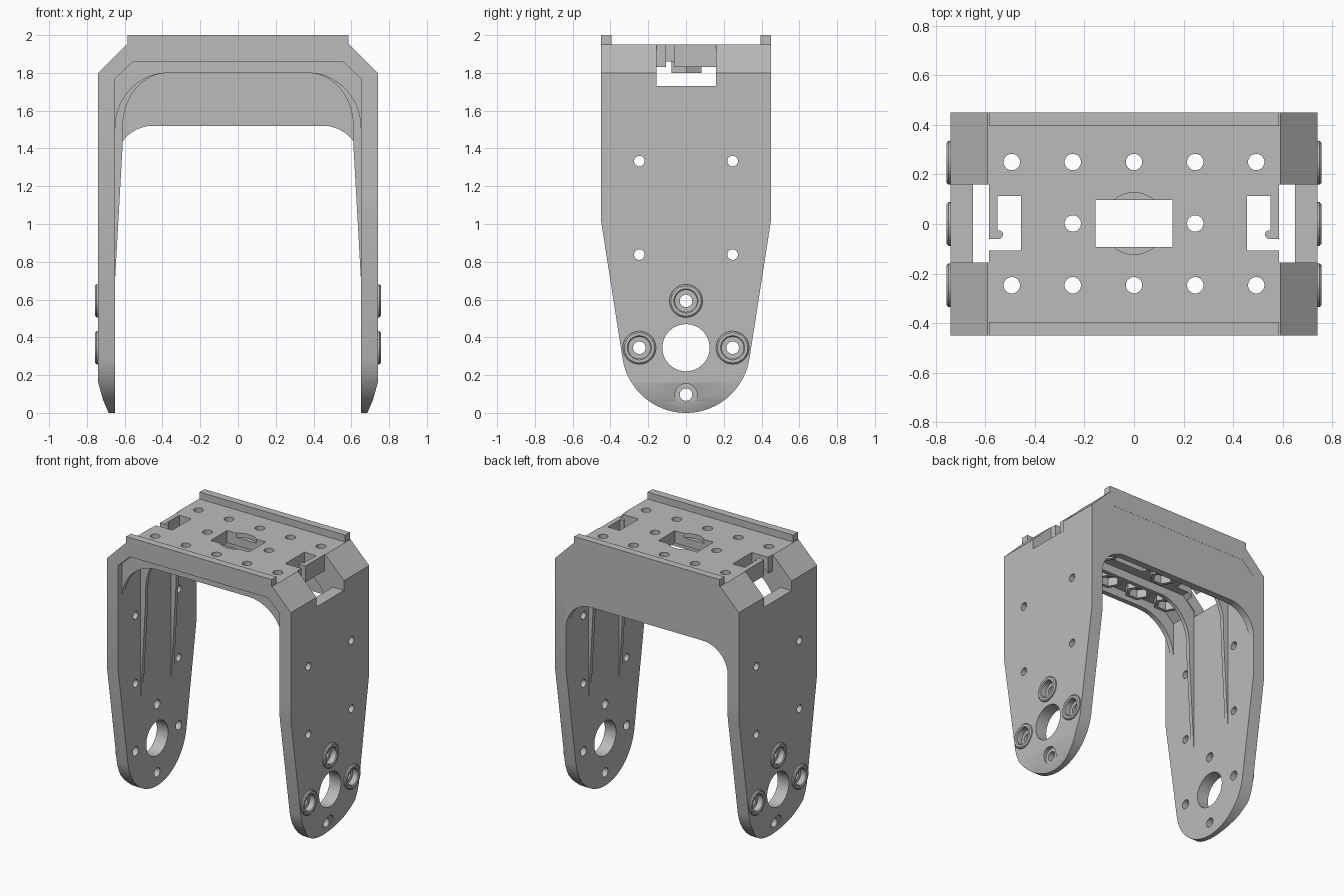
import bpy, bmesh
from math import sin, cos, radians, pi
from mathutils import Matrix, Vector

if "Cube" in bpy.data.objects:
    bpy.data.objects.remove(bpy.data.objects["Cube"], do_unlink=True)

grey = bpy.data.materials.new("plain grey")
grey.use_nodes = True
grey.diffuse_color = (0.5, 0.5, 0.5, 1)
for node in grey.node_tree.nodes:
    if node.type == 'BSDF_PRINCIPLED':
        node.inputs["Base Color"].default_value = (0.5, 0.5, 0.5, 1)


def finish(name, bm):
    bmesh.ops.recalc_face_normals(bm, faces=bm.faces)
    mesh = bpy.data.meshes.new(name)
    bm.to_mesh(mesh)
    bm.free()
    mesh.materials.append(grey)
    ob = bpy.data.objects.new(name, mesh)
    bpy.context.collection.objects.link(ob)
    return ob


def prism(name, points, axis, lo, hi):
    """Extrude a flat outline along x ('X', outline in yz) or y ('Y', outline in xz)."""
    bm = bmesh.new()
    place = (lambda a, b: (lo, a, b)) if axis == 'X' else (lambda a, b: (a, lo, b))
    face = bm.faces.new([bm.verts.new(place(a, b)) for a, b in points])
    step = Vector((hi - lo, 0, 0)) if axis == 'X' else Vector((0, hi - lo, 0))
    new = bmesh.ops.extrude_face_region(bm, geom=[face])["geom"]
    bmesh.ops.translate(bm, vec=step, verts=[v for v in new if isinstance(v, bmesh.types.BMVert)])
    return finish(name, bm)


def arch(name, outer, inner, y0, y1):
    """Symmetric arch from right-hand outlines, both listed from the foot upward."""
    flip = lambda pts: [(-x, z) for x, z in pts]
    return prism(name, outer + flip(outer)[::-1] + flip(inner) + inner[::-1], 'Y', y0, y1)


def arc(cx, cz, rx, rz, start, end, n=10):
    angles = [radians(start + (end - start) * i / n) for i in range(n + 1)]
    return [(cx + rx * cos(t), cz + rz * sin(t)) for t in angles]


def box(name, x0, x1, y0, y1, z0, z1):
    points = [(x0, z0), (x1, z0), (x1, z1), (x0, z1)]
    return prism(name, points, 'Y', y0, y1)


def rod(name, centre, r, length, axis='Z', sides=32):
    bm = bmesh.new()
    turn = Matrix.Rotation(pi / 2, 4, 'Y') if axis == 'X' else Matrix()
    bmesh.ops.create_cone(bm, cap_ends=True, segments=sides, radius1=r, radius2=r,
                          depth=length, matrix=Matrix.Translation(centre) @ turn)
    return finish(name, bm)


def ring(name, profile, matrix, sides=32):
    """Turn a closed (radius, height) section around z, then place it."""
    bm = bmesh.new()
    loops = []
    for i in range(sides):
        t = 2 * pi * i / sides
        loops.append([bm.verts.new((r * cos(t), r * sin(t), h)) for r, h in profile])
    n = len(profile)
    for i in range(sides):
        a, b = loops[i], loops[(i + 1) % sides]
        for j in range(n):
            k = (j + 1) % n
            bm.faces.new((a[j], b[j], b[k], a[k]))
    bmesh.ops.transform(bm, matrix=matrix, verts=bm.verts)
    return finish(name, bm)


def combine(target, tool, operation='DIFFERENCE'):
    mod = target.modifiers.new("cut", 'BOOLEAN')
    mod.operation, mod.solver, mod.object = operation, 'EXACT', tool
    bpy.context.view_layer.objects.active = target
    bpy.ops.object.modifier_apply(modifier=mod.name)
    bpy.data.objects.remove(tool, do_unlink=True)


parts = []

# Main frame: arch outline trimmed by the tapered, round-footed side outline
frame = arch("frame",
             [(0.685, 0), (0.715, 0.07), (0.74, 0.16), (0.74, 1.8), (0.59, 1.95)],
             [(0.65, 0), (0.65, 1.77), (0.555, 1.86)], -0.45, 0.45)
side = [(0.45, 2.1), (-0.45, 2.1), (-0.45, 1.02)] + arc(0, 0.34, 0.34, 0.34, 189, 351, 36) + [(0.45, 1.02)]
combine(frame, prism("side_outline", side, 'X', -1, 1), 'INTERSECT')
parts.append(frame)

# Leg holes, drilled through both legs
combine(frame, rod("drill", (0, 0, 0.345), 0.125, 3, 'X', 48))
bolts = [(-0.247, 0.345), (0.247, 0.345), (0, 0.593), (0, 0.097)]
for y, z in bolts:
    combine(frame, rod("drill", (0, y, z), 0.033, 3, 'X'))
    for s in (-1, 1):
        combine(frame, rod("drill", (s * 0.81, y, z), 0.058, 0.2, 'X'))
for y in (-0.247, 0.247):
    for z in (0.838, 1.333):
        combine(frame, rod("drill", (0, y, z), 0.028, 3, 'X'))

# Deck holes, central window and its shallow round recess
deck_holes = [(x, y) for x in (-0.493, -0.247, 0, 0.247, 0.493) for y in (-0.247, 0.25)]
deck_holes += [(-0.247, 0.002), (0.247, 0.002)]
for x, y in deck_holes:
    combine(frame, rod("drill", (x, y, 1.9), 0.033, 0.4))
combine(frame, rod("drill", (0, 0.002, 1.97), 0.125, 0.1, 'Z', 48))
combine(frame, box("cutter", -0.155, 0.155, -0.093, 0.097, 1.7, 2.1))

# Shoulder notches and hooked cable slots
for s in (-1, 1):
    def pair(a, b):
        return sorted((s * a, s * b))
    combine(frame, box("cutter", *pair(0.585, 0.9), -0.155, 0.16, 1.73, 2.1))
    combine(frame, box("cutter", *pair(0.455, 0.55), -0.106, 0.112, 1.7, 2.1))
    combine(frame, box("cutter", *pair(0.53, 0.62), -0.106, -0.06, 1.7, 2.1))
    parts.append(rod("slot_hook", (s * 0.546, -0.043, 1.905), 0.0175, 0.088))

# Deep back wall
parts.append(arch("back_wall", [(0.7, 1.32), (0.7, 1.79), (0.57, 1.92)],
                  arc(0.45, 1.32, 0.2, 0.2, 0, 90), 0.4, 0.449))

# Long tapering ribs inside the legs and under the deck
for y in (-0.175, 0.175):
    parts.append(arch("inner_rib", [(0.67, 0.72), (0.67, 1.79), (0.57, 1.88)],
                      [(0.65, 0.72), (0.612, 1.4)] + arc(0.37, 1.52, 0.24, 0.28, 0, 90),
                      y - 0.014, y + 0.014))

# Curved stiffener just behind the front edge
parts.append(arch("front_stiffener", [(0.67, 1.51), (0.67, 1.79), (0.57, 1.88)],
                  arc(0.37, 1.51, 0.28, 0.29, 0, 90), -0.405, -0.37))

# Raised lips along the front and back edges of the deck
for name, y0, y1 in (("front_lip", -0.45, -0.395), ("back_lip", 0.395, 0.45)):
    parts.append(box(name, -0.585, 0.585, y0, y1, 1.94, 2.0))

# Hexagonal nut sockets under the deck
socket = [(0.066, 0), (0.092, 0), (0.092, 0.07), (0.066, 0.07)]
for x, y in deck_holes:
    parts.append(ring("nut_socket", socket, Matrix.Translation((x, y, 1.8)), 6))

# Rounded bosses on the outer faces of the legs
boss = [(0.058, -0.01), (0.058, 0.01), (0.064, 0.016), (0.08, 0.016), (0.088, 0.009), (0.088, -0.01)]
for s in (-1, 1):
    for y, z in bolts[:3]:
        place = Matrix.Translation((s * 0.74, y, z)) @ Matrix.Rotation(s * pi / 2, 4, 'Y')
        parts.append(ring("bolt_boss", boss, place))

# Smooth the round walls, keep real edges crisp
bpy.ops.object.select_all(action='DESELECT')
for ob in parts:
    ob.select_set(True)
bpy.context.view_layer.objects.active = frame
bpy.ops.object.shade_smooth_by_angle(angle=radians(25))
